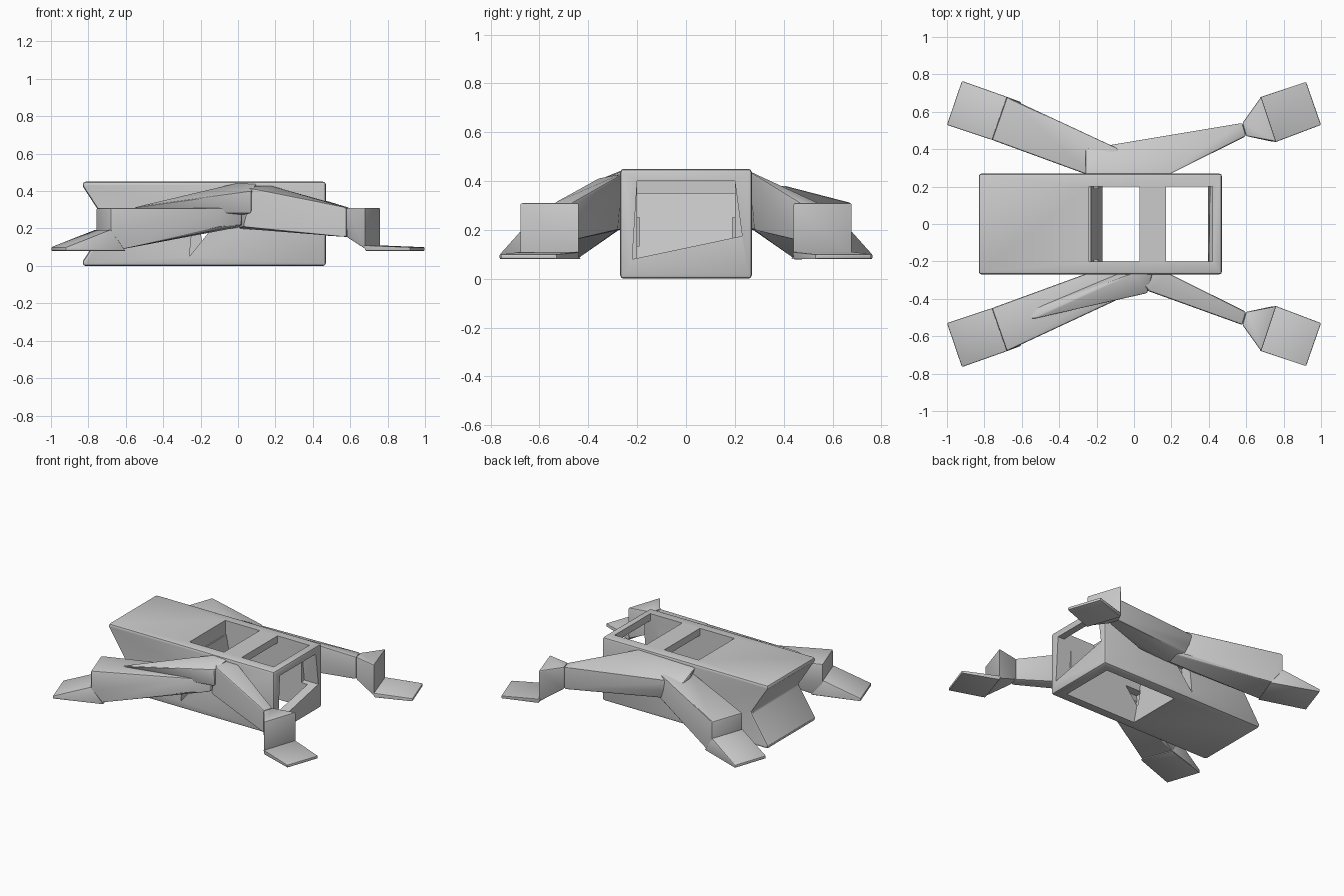
import bpy, bmesh, math
from mathutils import Vector

if "Cube" in bpy.data.objects:
    bpy.data.objects.remove(bpy.data.objects["Cube"])

grey = bpy.data.materials.new("light grey")
grey.diffuse_color = (0.6, 0.6, 0.6, 1)
grey.use_nodes = True
grey.node_tree.nodes["Principled BSDF"].inputs["Base Color"].default_value = grey.diffuse_color


def add(name, bm):
    bmesh.ops.recalc_face_normals(bm, faces=bm.faces[:])
    me = bpy.data.meshes.new(name)
    bm.to_mesh(me)
    bm.free()
    ob = bpy.data.objects.new(name, me)
    bpy.context.collection.objects.link(ob)
    me.materials.append(grey)
    return ob


def prism(name, pts, depth):
    """Extrude a closed 3D outline along a depth vector."""
    bm = bmesh.new()
    f = bm.faces.new([bm.verts.new(p) for p in pts])
    r = bmesh.ops.extrude_face_region(bm, geom=[f])
    vs = [g for g in r["geom"] if isinstance(g, bmesh.types.BMVert)]
    bmesh.ops.translate(bm, verts=vs, vec=Vector(depth))
    return add(name, bm)


def side_prism(name, xz, y0, y1):
    return prism(name, [(x, y0, z) for x, z in xz], (0, y1 - y0, 0))


def hull(name, pts, sy=1, bevel=0.01):
    """Faceted solid around a few corner points, mirrored by sy."""
    bm = bmesh.new()
    for x, y, z in pts:
        bm.verts.new((x, y * sy, z))
    r = bmesh.ops.convex_hull(bm, input=bm.verts[:])
    loose = [v for v in bm.verts if not v.link_faces]
    bmesh.ops.delete(bm, geom=loose, context='VERTS')
    bmesh.ops.dissolve_limit(bm, angle_limit=math.radians(2),
                             verts=bm.verts[:], edges=bm.edges[:])
    ob = add(name, bm)
    soften(ob, bevel)
    return ob


def soften(ob, width):
    m = ob.modifiers.new("soft edges", 'BEVEL')
    m.width, m.segments = width, 2
    m.limit_method, m.angle_limit = 'ANGLE', math.radians(35)


def apply_mods(ob):
    bpy.context.view_layer.objects.active = ob
    for m in list(ob.modifiers):
        bpy.ops.object.modifier_apply(modifier=m.name)


def cut(ob, cutter):
    m = ob.modifiers.new("cut", 'BOOLEAN')
    m.operation, m.solver, m.object = 'DIFFERENCE', 'EXACT', cutter
    apply_mods(ob)
    bpy.data.objects.remove(cutter)


# Long body with a V-grooved tail end
body = side_prism("body_frame", [(-0.83, 0), (0.47, 0), (0.47, 0.45), (-0.83, 0.45),
                                 (-0.83, 0.425), (-0.70, 0.225), (-0.83, 0.025)], -0.27, 0.27)
soften(body, 0.015)
apply_mods(body)

# Hollow chamber open at the bottom, two top windows
cut(body, side_prism("chamber", [(-0.24, 0.40), (-0.15, -0.1), (0.39, -0.1), (0.42, 0.40)], -0.2, 0.2))
for x0, x1 in ((-0.24, 0.03), (0.17, 0.42)):
    cut(body, side_prism("window", [(x0, 0.35), (x1, 0.35), (x1, 0.5), (x0, 0.5)], -0.2, 0.2))
# End opening with a slanted sill
cut(body, prism("end_opening", [(0.36, -0.22, 0.08), (0.36, 0.23, 0.175),
                                (0.36, 0.20, 0.40), (0.36, -0.20, 0.40)], (0.2, 0, 0)))
# Triangular notch in each side wall
for y0, y1 in ((-0.35, -0.19), (0.19, 0.35)):
    cut(body, side_prism("notch", [(-0.26, 0.05), (-0.10, 0.25), (-0.24, 0.25)], y0, y1))

for sy, side in ((1, "back"), (-1, "front")):
    # Broad rear leg, with a step down to a wedge foot
    zt = 0.38 if sy > 0 else 0.31
    hull(side + "_rear_leg", [
        (-0.76, 0.45, 0.31), (-0.68, 0.68, 0.31), (-0.76, 0.45, 0.17), (-0.68, 0.68, 0.17),
        (-0.70, 0.44, 0.085), (-0.64, 0.66, 0.085),
        (-0.24, 0.26, zt), (-0.24, 0.26, 0.21), (-0.10, 0.41, zt), (-0.10, 0.41, 0.21),
        (0.02, 0.26, zt), (0.02, 0.26, 0.21), (0.02, 0.34, 0.3), (0.02, 0.34, 0.22)], sy)
    hull(side + "_rear_foot", [
        (-0.76, 0.45, 0.195), (-0.68, 0.68, 0.195), (-0.68, 0.43, 0.08), (-0.60, 0.65, 0.08),
        (-1.0, 0.53, 0.10), (-0.92, 0.765, 0.10), (-1.0, 0.53, 0.08), (-0.92, 0.765, 0.08)], sy, 0.006)

    # Narrow fore arm growing out of the shoulder
    tip = [(0.58, 0.54, 0.31), (0.60, 0.47, 0.31), (0.58, 0.54, 0.155), (0.60, 0.47, 0.155)]
    if sy > 0:
        root = [(-0.26, 0.26, 0.43), (-0.26, 0.40, 0.37), (-0.26, 0.39, 0.31), (-0.10, 0.41, 0.37),
                (-0.10, 0.40, 0.22), (-0.15, 0.26, 0.2), (0.18, 0.26, 0.44), (0.18, 0.28, 0.2)]
    else:
        root = [(0.08, 0.36, 0.41), (0.03, 0.34, 0.21), (0.0, 0.26, 0.43), (0.0, 0.26, 0.2),
                (0.18, 0.26, 0.43), (0.18, 0.28, 0.2)]
    hull(side + "_fore_arm", root + tip, sy)

    # Flared ankle block and flat fore foot
    hull(side + "_fore_ankle", tip + [
        (0.68, 0.68, 0.31), (0.76, 0.44, 0.31), (0.68, 0.68, 0.09), (0.76, 0.44, 0.09),
        (0.665, 0.66, 0.12), (0.74, 0.44, 0.12)], sy, 0.006)
    hull(side + "_fore_foot", [
        (0.67, 0.675, 0.11), (0.75, 0.435, 0.11), (0.68, 0.68, 0.08), (0.76, 0.44, 0.08),
        (0.92, 0.76, 0.10), (1.0, 0.53, 0.10), (0.92, 0.76, 0.08), (1.0, 0.53, 0.08)], sy, 0.006)

# Pointed fairing over the front rear leg
hull("front_shoulder_fairing", [
    (-0.55, 0.51, 0.315), (-0.55, 0.46, 0.30), (-0.50, 0.49, 0.29), (0.07, 0.37, 0.40),
    (0.07, 0.36, 0.28), (0.0, 0.26, 0.445), (0.10, 0.26, 0.44), (-0.10, 0.26, 0.25)], -1, 0.006)

# Smooth bevels while keeping flat faces crisp
bpy.ops.object.select_all(action='DESELECT')
for ob in bpy.context.scene.objects:
    apply_mods(ob)
    ob.select_set(True)
bpy.ops.object.shade_smooth_by_angle(angle=math.radians(25))
